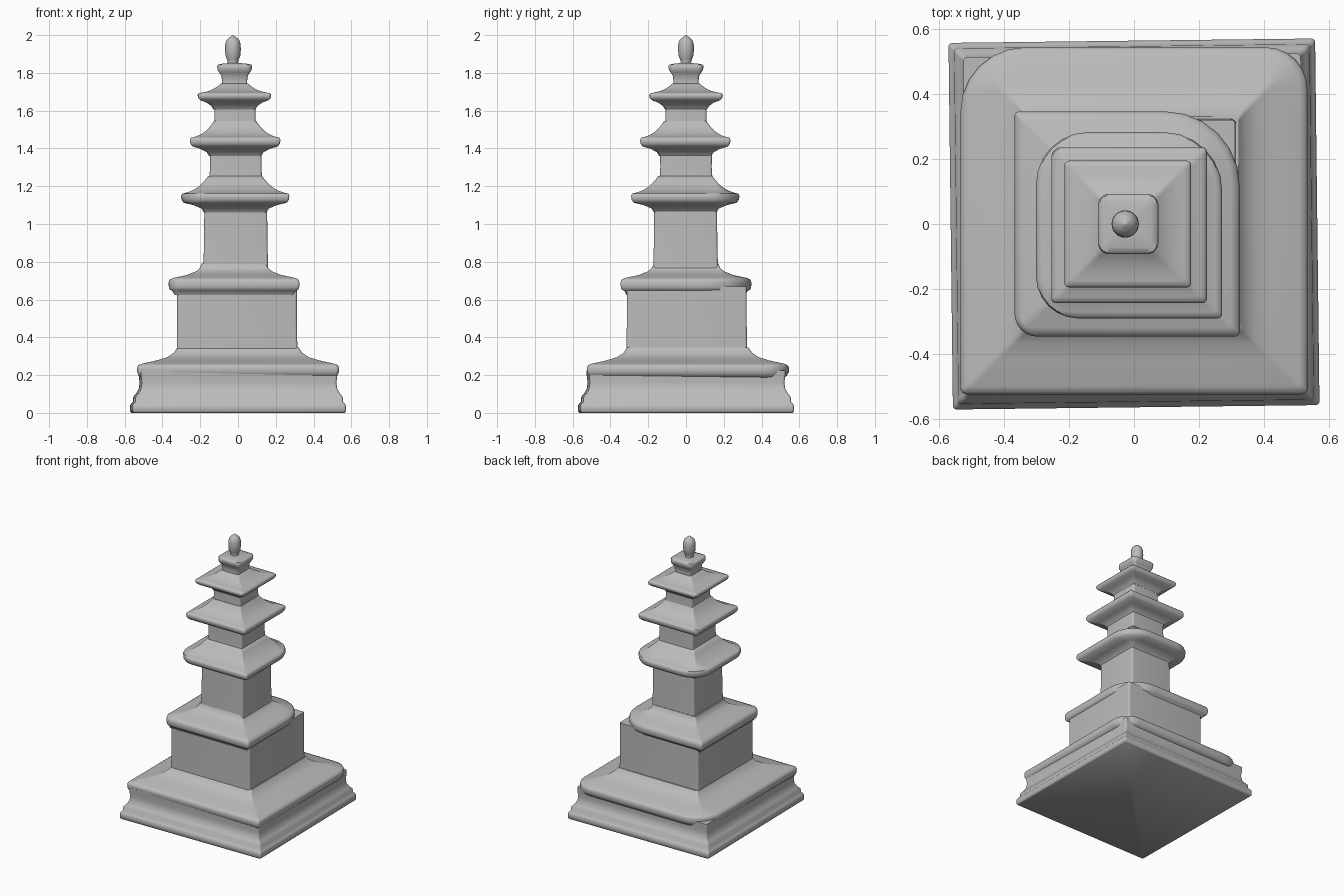
import bpy
import bmesh
from math import sin, cos, pi, radians
from mathutils import Matrix

cube = bpy.data.objects.get("Cube")
if cube:
    bpy.data.objects.remove(cube, do_unlink=True)

stone = bpy.data.materials.new("grey stone")
stone.use_nodes = True
GREY = (0.5, 0.5, 0.5, 1)
stone.diffuse_color = GREY
stone.node_tree.nodes["Principled BSDF"].inputs["Base Color"].default_value = GREY

ARC_STEPS = 7


def finish(name, bm, angle):
    bmesh.ops.recalc_face_normals(bm, faces=bm.faces)
    mesh = bpy.data.meshes.new(name)
    bm.to_mesh(mesh)
    bm.free()
    mesh.materials.append(stone)
    obj = bpy.data.objects.new(name, mesh)
    bpy.context.collection.objects.link(obj)
    bpy.ops.object.select_all(action="DESELECT")
    obj.select_set(True)
    bpy.context.view_layer.objects.active = obj
    bpy.ops.object.shade_smooth_by_angle(angle=radians(angle))


def loft(bm, rings):
    """Skin a stack of closed rings and cap both ends."""
    loops = [[bm.verts.new(p) for p in ring] for ring in rings]
    for low, high in zip(loops, loops[1:]):
        for i in range(len(low)):
            j = (i + 1) % len(low)
            bm.faces.new((low[i], low[j], high[j], high[i]))
    bm.faces.new(loops[0][::-1])
    bm.faces.new(loops[-1])


def square_ring(cx, cy, half, z, radii):
    """Square outline; radii go back left, back right, front right, front left."""
    signs = ((1, 1), (-1, 1), (-1, -1), (1, -1))
    ring = []
    for quarter, ((sx, sy), r) in enumerate(zip(signs, radii)):
        for k in range(ARC_STEPS):
            a = (quarter + k / (ARC_STEPS - 1)) * pi / 2
            ring.append((cx + sx * (half - r) + r * cos(a),
                         cy + sy * (half - r) + r * sin(a), z))
    return ring


def tier(name, centre, profile, worn=(0, 0, 0, 0), turn=0, angle=50):
    """Square stone course from (half width, height) pairs with worn corners."""
    widest = max(h for h, z in profile)
    rings = []
    for half, z in profile:
        radii = [min(half * 0.8, max(0.012, w - 1.7 * (widest - half))) for w in worn]
        rings.append(square_ring(*centre, half, z, radii))
    bm = bmesh.new()
    loft(bm, rings)
    bm.transform(Matrix.Rotation(turn, 4, "Z"))
    finish(name, bm, angle)


def roof(name, centre, eave, z, neck, top, under, worn=(0, 0, 0, 0), lip=0.05):
    """Swept roof: flared underside, rounded lip, concave slope up to the neck."""
    profile = [(under, z - 0.05), (under + 0.012, z - 0.03),
               (under + (eave - under) * 0.45, z - 0.012),
               (eave - 0.015, z), (eave - 0.003, z + lip * 0.3),
               (eave, z + lip * 0.7), (eave - 0.006, z + lip * 0.93),
               (eave - 0.02, z + lip)]
    start, rise = z + lip, top - z - lip
    for k in range(1, 8):
        t = k / 7
        profile.append((eave - 0.02 + (neck - eave + 0.02) * t,
                        start + rise * (0.35 * t + 0.65 * t ** 2.5)))
    tier(name, centre, profile, worn)


# Plinth with stepped mouldings
tier("plinth", (0, 0), [(0.558, 0), (0.565, 0.008), (0.565, 0.04), (0.558, 0.05),
                        (0.55, 0.058), (0.548, 0.085), (0.535, 0.1), (0.52, 0.125),
                        (0.515, 0.16), (0.52, 0.2), (0.52, 0.225)], turn=0.012)

# Lower slab, with a broken back corner
tier("lower_slab", (0, 0.01), [(0.51, 0.185), (0.526, 0.2), (0.534, 0.215),
                               (0.535, 0.24), (0.528, 0.253), (0.51, 0.26),
                               (0.43, 0.278), (0.375, 0.295), (0.34, 0.318),
                               (0.322, 0.345)], worn=(0.13, 0.2, 0.02, 0.02))

# Main body block
tier("body", (-0.005, 0.004), [(0.32, 0.28), (0.317, 0.5), (0.317, 0.67)])

# Upper slab, with a worn back corner
tier("upper_slab", (-0.021, 0), [(0.315, 0.625), (0.325, 0.645), (0.34, 0.652),
                                 (0.345, 0.665), (0.347, 0.69), (0.34, 0.707),
                                 (0.32, 0.715), (0.25, 0.73), (0.2, 0.75),
                                 (0.18, 0.768), (0.172, 0.79)],
     worn=(0.23, 0.015, 0.07, 0.015))

# Shafts between the roofs
tier("first_shaft", (-0.012, -0.002), [(0.172, 0.74), (0.168, 0.9), (0.166, 1.1)])
tier("second_shaft", (-0.012, 0), [(0.143, 1.2), (0.136, 1.3), (0.138, 1.4)])
tier("third_shaft", (-0.016, 0), [(0.115, 1.48), (0.108, 1.57), (0.11, 1.65)])

# Three swept roofs, shrinking upwards
roof("first_roof", (-0.015, -0.004), 0.287, 1.112, 0.142, 1.255, 0.166,
     worn=(0.18, 0.16, 0.13, 0.015), lip=0.052)
roof("second_roof", (-0.015, -0.004), 0.24, 1.41, 0.112, 1.545, 0.138,
     worn=(0.015, 0.03, 0.015, 0.015))
roof("third_roof", (-0.019, 0), 0.195, 1.655, 0.07, 1.745, 0.11, lip=0.04)

# Neck and cap under the finial
tier("cap", (-0.018, 0), [(0.07, 1.7), (0.066, 1.755), (0.07, 1.785), (0.082, 1.803),
                          (0.09, 1.815), (0.093, 1.835), (0.088, 1.844),
                          (0.07, 1.848), (0.03, 1.852)], worn=(0.035,) * 4)

# Bud-shaped finial
bud = [(0.034, 1.84), (0.027, 1.855), (0.031, 1.87), (0.039, 1.89), (0.042, 1.92),
       (0.041, 1.95), (0.035, 1.972), (0.021, 1.986), (0.009, 1.995), (0.002, 2)]
bm = bmesh.new()
loft(bm, [[(-0.027 + r * cos(k * pi / 16), r * sin(k * pi / 16), z) for k in range(32)]
          for r, z in bud])
finish("finial", bm, 60)
